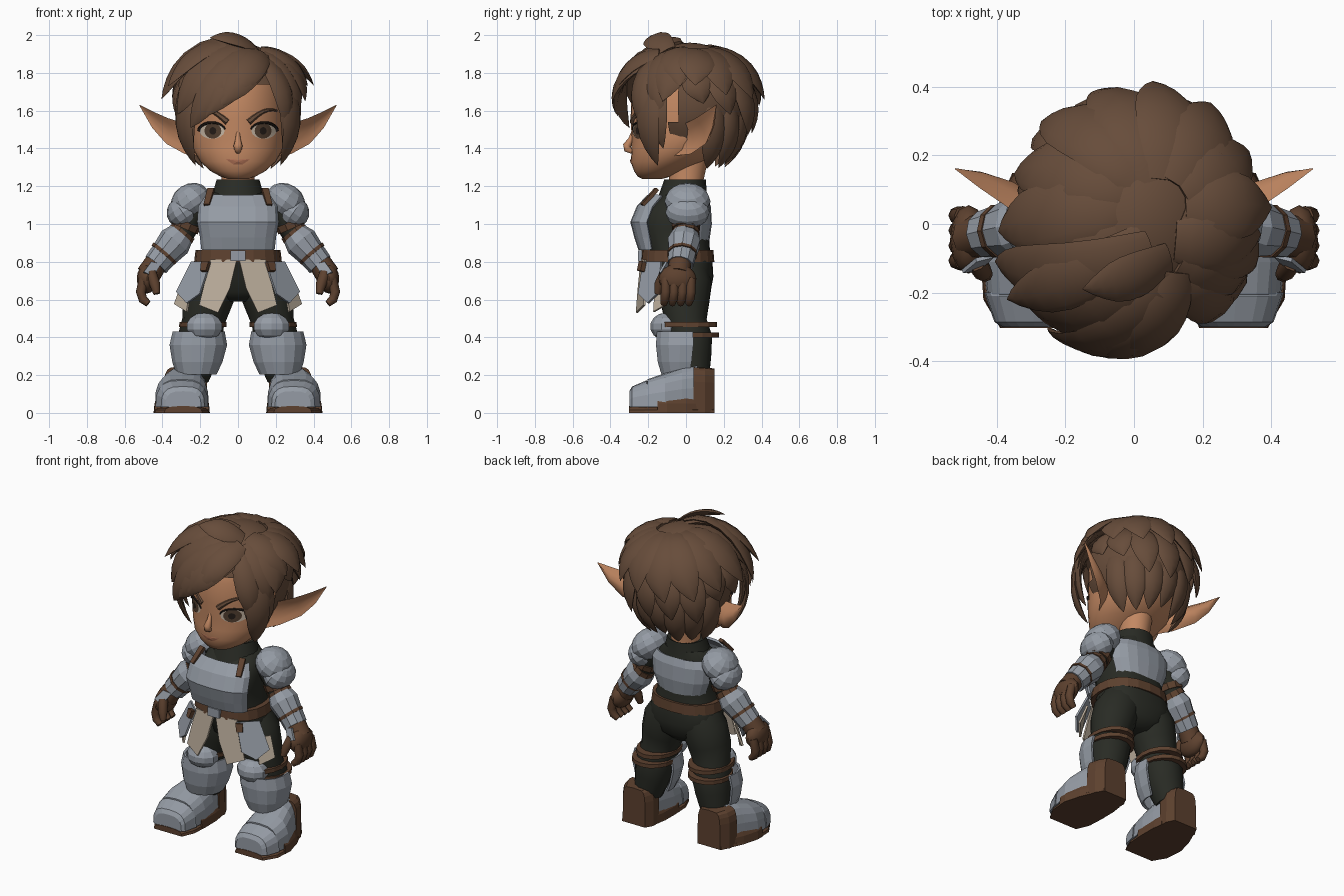
import bpy, bmesh, random
from math import sin, cos, pi, radians
from mathutils import Vector, Matrix
from mathutils.bvhtree import BVHTree

random.seed(4)
if "Cube" in bpy.data.objects:
    bpy.data.objects.remove(bpy.data.objects["Cube"])


def material(name, color):
    m = bpy.data.materials.new(name)
    m.use_nodes = True
    m.diffuse_color = (*color, 1)
    m.node_tree.nodes["Principled BSDF"].inputs["Base Color"].default_value = (*color, 1)
    return m


HAIR = material("hair brown", (.135, .073, .043))
SKIN = material("skin tan", (.54, .245, .122))
STEEL = material("steel grey", (.30, .33, .375))
CLOTH = material("dark cloth", (.022, .024, .018))
LEATHER = material("leather brown", (.11, .053, .028))
LINEN = material("linen cream", (.50, .42, .33))
WHITE = material("eye white", (.58, .48, .38))
IRIS = material("iris brown", (.085, .05, .03))
INK = material("lash black", (.018, .012, .009))
LIP = material("lip rose", (.40, .155, .085))


def finish(name, bm, mat, angle=None, mirror=False, thick=0):
    """Turn a bmesh into an object; angle gives smooth shading with sharp edges."""
    bmesh.ops.recalc_face_normals(bm, faces=bm.faces)
    mesh = bpy.data.meshes.new(name)
    bm.to_mesh(mesh)
    bm.free()
    mesh.materials.append(mat)
    obj = bpy.data.objects.new(name, mesh)
    bpy.context.collection.objects.link(obj)
    if thick:
        mod = obj.modifiers.new("thickness", "SOLIDIFY")
        mod.thickness, mod.offset = thick, 0
    if mirror:
        obj.modifiers.new("mirror", "MIRROR")
    if angle:
        for o in bpy.context.selected_objects:
            o.select_set(False)
        obj.select_set(True)
        bpy.context.view_layer.objects.active = obj
        bpy.ops.object.shade_smooth_by_angle(angle=radians(angle))
    return obj


def loft(name, rings, mat, closed=True, caps=True, **kw):
    bm = bmesh.new()
    rows = [[bm.verts.new(p) for p in r] for r in rings]
    n = len(rows[0])
    for a, b in zip(rows, rows[1:]):
        for i in range(n if closed else n - 1):
            j = (i + 1) % n
            bm.faces.new((a[i], a[j], b[j], b[i]))
    if closed and caps:
        bm.faces.new(rows[0][::-1])
        bm.faces.new(rows[-1])
    return finish(name, bm, mat, **kw)


def power(v, e):
    return (1 if v >= 0 else -1) * abs(v) ** (2 / e)


def column(name, rows, mat, n=16, e=2, start=None, end=None, **kw):
    """Stack of rings (z, cx, cy, rx, ry); start/end (degrees from front) make an open shell."""
    open_shell = start is not None
    a0, a1 = (radians(start), radians(end)) if open_shell else (0, 2 * pi)
    angles = [a0 + (a1 - a0) * i / n for i in range(n + open_shell)]
    rings = [[(cx + rx * power(sin(a), e), cy - ry * power(cos(a), e), z) for a in angles]
             for z, cx, cy, rx, ry in rows]
    return loft(name, rings, mat, closed=not open_shell, **kw)


def tube(name, path, mat, n=10, **kw):
    """Round tube along points (x, y, z, radius)."""
    pts = [Vector(p[:3]) for p in path]
    rings = []
    for i, p in enumerate(pts):
        t = (pts[min(i + 1, len(pts) - 1)] - pts[max(i - 1, 0)]).normalized()
        side = t.cross(Vector((0, 1, 0))).normalized()
        up = side.cross(t)
        rings.append([p + path[i][3] * (side * cos(2 * pi * k / n) + up * sin(2 * pi * k / n))
                      for k in range(n)])
    return loft(name, rings, mat, **kw)


def blob(name, center, radii, mat, n=12, tilt=0, **kw):
    bm = bmesh.new()
    place = Matrix.Translation(center) @ Matrix.Rotation(radians(tilt), 4, "Y") @ Matrix.Diagonal((*radii, 1))
    bmesh.ops.create_uvsphere(bm, u_segments=n, v_segments=n // 2 + 2, radius=1, matrix=place)
    return finish(name, bm, mat, **kw)


def plate(name, pts, mat, thick=.012, mirror=True):
    bm = bmesh.new()
    bm.faces.new([bm.verts.new(p) for p in pts])
    return finish(name, bm, mat, thick=thick, mirror=mirror)


# Head and neck
head = column("head", [
    (1.238, 0, -.18, .05, .05), (1.25, 0, -.17, .09, .085), (1.28, 0, -.145, .145, .13),
    (1.33, 0, -.10, .20, .192), (1.39, 0, -.05, .235, .238), (1.46, 0, -.02, .25, .268),
    (1.56, 0, 0, .25, .293), (1.70, 0, 0, .25, .29), (1.82, 0, 0, .20, .24), (1.9, 0, 0, .1, .1)],
    SKIN, n=36, angle=60)
column("neck", [(1.15, 0, 0, .10, .10), (1.22, 0, 0, .085, .09), (1.40, 0, .02, .10, .11)], SKIN, angle=60)
tube("nose", [(0, -.277, 1.50, .008), (0, -.292, 1.45, .014), (0, -.312, 1.415, .023),
              (0, -.31, 1.398, .022), (0, -.285, 1.382, .012)], SKIN, angle=70)
tree = BVHTree.FromPolygons([v.co for v in head.data.vertices], [p.vertices[:] for p in head.data.polygons])


def on_face(x, z, lift):
    hit = tree.ray_cast(Vector((x, -1, z)), Vector((0, 1, 0)))[0]
    return Vector((x, hit.y - lift, z))


def oval(cx, cz, rx, rz, n=16):
    return [(cx + rx * cos(2 * pi * i / n), cz + rz * sin(2 * pi * i / n)) for i in range(n)]


def patch(name, outline, mat, lift, mirror=True):
    """Thin painted shape wrapped on the face."""
    cx = sum(p[0] for p in outline) / len(outline)
    cz = sum(p[1] for p in outline) / len(outline)
    rings = [[on_face(cx + (x - cx) * k, cz + (z - cz) * k, lift) for x, z in outline]
             for k in (1, .66, .33, .02)]
    obj = loft(name, rings, mat, caps=False, mirror=mirror)
    if obj.data.polygons[0].normal.y > 0:
        obj.data.flip_normals()


# Painted face: eyes, lashes, brows and lips
EYE_X, EYE_Z = .137, 1.493
patch("eye_white", oval(EYE_X, EYE_Z, .066, .042), WHITE, .004)
patch("iris", oval(EYE_X - .004, EYE_Z, .045, .041), IRIS, .006)
patch("pupil", oval(EYE_X - .004, EYE_Z, .018, .02), INK, .008)
lash = [on_face(EYE_X + .07 * cos(a), EYE_Z + .044 * sin(a), .004)
        for a in [radians(170 - 17 * i) for i in range(11)]]
tube("upper_lash", [(*p, .004 + .0006 * i) for i, p in enumerate(lash)], INK, n=6, mirror=True)
brow = [on_face(.055 + .15 * t, 1.54 + .065 * sin(t * 2), -.002) for t in [i / 6 for i in range(7)]]
tube("eyebrow", [(*p, .018 - .002 * i) for i, p in enumerate(brow)], HAIR, n=6, mirror=True)
patch("lips", [(-.065, 1.343), (-.02, 1.343), (0, 1.338), (.02, 1.343), (.065, 1.343), (.025, 1.316), (-.025, 1.316)],
      LIP, .004, mirror=False)

# Pointed ears, cupped towards the front
ear = []
for top, low, depth in [((.21, -.03, 1.52), (.21, -.07, 1.36), .05), ((.29, .0, 1.535), (.28, .025, 1.37), .06),
                        ((.37, .05, 1.56), (.38, .105, 1.425), .05), ((.45, .105, 1.595), (.455, .14, 1.51), .03),
                        ((.522, .16, 1.632), (.522, .16, 1.628), .003)]:
    top, low = Vector(top), Vector(low)
    back = Vector((-.45, .9, 0)) * depth
    mid = (top + low) / 2
    ear.append([top, top.lerp(low, .2) + back * .7, mid + back, low.lerp(top, .2) + back * .7, low,
                low.lerp(top, .2) + back * .2, mid + back * .4, top.lerp(low, .2) + back * .2])
loft("ear", ear, SKIN, angle=50, mirror=True)

# Hair cap
CENTER, RADII = Vector((0, .02, 1.64)), Vector((.305, .32, .32))
bm = bmesh.new()
bmesh.ops.create_uvsphere(bm, u_segments=32, v_segments=20, radius=1,
                          matrix=Matrix.Translation(CENTER) @ Matrix.Diagonal((*RADII, 1)))
bmesh.ops.delete(bm, geom=[v for v in bm.verts if v.co.z < 1.42 or (v.co.y < -.1 and v.co.z < 1.72)], context="VERTS")
finish("hair_cap", bm, HAIR, angle=60)


def lock(name, root, tip, width, thick=.03, steps=8):
    """Pointed lens-shaped strand that hugs the skull from root to tip."""
    u0, u1 = [Vector([(p[i] - CENTER[i]) / RADII[i] for i in range(3)]) for p in (root, tip)]

    def at(t):
        d = u0.lerp(u1, t).normalized() * (u0.length + (u1.length - u0.length) * t + .03 * sin(pi * t))
        return CENTER + d * RADII
    rings = []
    for i in range(steps + 1):
        t = i / steps
        p = at(t)
        tangent = (at(t + .02) - at(t - .02)).normalized()
        side = tangent.cross(p - CENTER).normalized()
        out = side.cross(tangent)
        k = (1 - t ** 2) * (.55 + .6 * min(1, 1.7 * t)) + .01
        rings.append([p + k * (side * width * cos(pi * j / 4) + out * thick * sin(pi * j / 4)) for j in range(8)])
    loft(name, rings, HAIR, angle=50)


def polar(az, r, z):
    a = radians(az)
    return Vector((r * sin(a), .02 - r * cos(a), z))


# Three layers of strands round the sides and back, fanning from an off-centre whorl
WHORL = Vector((.08, .04, 0))
for layer, first, last, step in (("nape", 115, 250, 22), ("middle", 96, 275, 25), ("crown", 58, 300, 26)):
    for az in range(first, last, step):
        r, z, side = random.uniform(-.02, .02), random.uniform(-.035, .035), abs(sin(radians(az))) ** 3
        if layer == "nape":
            lock("nape_lock", polar(az, .27, 1.66), polar(az + 3, .20 + r / 2, 1.32 + z), .08)
        elif layer == "middle":
            lock("middle_lock", polar(az - 4, .24, 1.81), polar(az + 7, .335 + r, 1.47 + .14 * side + z), .10)
        else:
            lock("crown_lock", polar(az, .07, 1.915) + WHORL, polar(az + 10, .385 + r, 1.63 + .08 * side + z), .12)

# Fringe swept to one side, temples and top tuft
for root, tip, width in [
        ((.13, -.17, 1.87), (-.10, -.385, 1.62), .10), ((.11, -.15, 1.90), (-.25, -.30, 1.51), .11),
        ((.08, -.12, 1.92), (-.32, -.22, 1.58), .12), ((.05, -.08, 1.94), (-.405, -.11, 1.66), .12),
        ((.12, -.14, 1.90), (-.02, -.385, 1.68), .10), ((.03, -.05, 1.94), (-.37, -.22, 1.73), .10),
        ((.10, -.20, 1.86), (-.17, -.36, 1.57), .10), ((.13, -.17, 1.87), (.255, -.22, 1.50), .085),
        ((.14, -.10, 1.90), (.32, -.14, 1.58), .10), ((.12, -.05, 1.92), (.37, -.03, 1.73), .11)]:
    lock("fringe_lock", root, tip, width)
for s in (1, -1):
    lock("sideburn", (s * .21, -.15, 1.80), (s * .225, -.15, 1.31), .09, .025)
    lock("temple_lock", (s * .2, -.12, 1.82), (s * .265, -.12, 1.40), .085, .025)
    lock("front_temple_lock", (s * .2, -.19, 1.78), (s * .235, -.20, 1.42), .06, .02)
lock("top_tuft", (.10, -.10, 1.915), (-.15, -.19, 1.985), .09, .025)

# Clothed body
column("body", [
    (.59, 0, 0, .06, .08), (.64, 0, 0, .17, .13), (.72, 0, 0, .23, .145), (.80, 0, -.02, .218, .16),
    (.88, 0, -.04, .185, .165), (.97, 0, -.055, .185, .175), (1.06, 0, -.05, .19, .165),
    (1.13, 0, -.02, .175, .125), (1.18, 0, 0, .12, .10)], CLOTH, n=24, e=2.6, angle=45)
column("collar", [(1.11, 0, -.02, .155, .14), (1.165, 0, -.015, .135, .125), (1.235, 0, -.005, .115, .11),
                  (1.225, 0, -.005, .085, .09)], CLOTH, n=18, angle=30)

# Breast and back armour
column("breastplate", [(.865, 0, -.175, .188, .07), (.93, 0, -.185, .195, .082), (1.01, 0, -.20, .21, .088),
                       (1.09, 0, -.17, .205, .085), (1.15, 0, -.12, .165, .08)],
       STEEL, n=8, e=2.4, start=-88, end=88, thick=.014)
column("backplate", [(.90, 0, 0, .16, .115), (1.0, 0, 0, .20, .13), (1.09, 0, 0, .21, .125), (1.135, 0, 0, .18, .11)],
       STEEL, n=8, e=2.4, start=105, end=255, thick=.014)
plate("shoulder_strap", [(.125, -.16, 1.185), (.16, -.15, 1.185), (.18, -.225, 1.10), (.15, -.235, 1.10)], LEATHER, .02)

# Arms
tube("sleeve", [(.20, 0, 1.13, .08), (.26, 0, 1.03, .072), (.30, 0, .94, .065), (.36, -.02, .86, .05)],
     CLOTH, angle=40, mirror=True)
blob("pauldron", (.252, .008, 1.12), (.11, .122, .092), STEEL, tilt=35, mirror=True)
blob("pauldron_lame", (.293, .008, 1.06), (.085, .117, .085), STEEL, tilt=35, mirror=True)
tube("upper_arm_strap", [(.27, 0, 1.01, .08), (.285, 0, .975, .077)], LEATHER, mirror=True)
tube("elbow_strap", [(.285, 0, .965, .07), (.305, 0, .94, .075)], LEATHER, mirror=True)
tube("bracer", [(.30, -.005, .945, .072), (.335, -.01, .905, .09), (.39, -.02, .84, .076), (.435, -.03, .785, .07)],
     STEEL, mirror=True)
tube("wrist_strap", [(.385, -.02, .85, .08), (.397, -.021, .836, .08)], LEATHER, mirror=True)

# Gloves
tube("glove_wrist", [(.43, -.03, .80, .06), (.475, -.04, .73, .065)], LEATHER, angle=40, mirror=True)
blob("glove_palm", (.482, -.045, .71), (.054, .10, .078), LEATHER, angle=50, mirror=True)
for i in range(4):
    y = .025 - .044 * i
    tube("glove_finger", [(.497, y, .71, .027), (.515, y, .64, .026), (.503, y - .005, .60, .024), (.475, y - .01, .578, .018)],
         LEATHER, n=8, angle=50, mirror=True)
tube("glove_thumb", [(.46, -.11, .74, .03), (.44, -.14, .68, .028), (.43, -.15, .63, .018)],
     LEATHER, n=8, angle=50, mirror=True)
plate("hand_guard", [(.41, -.092, .785), (.46, -.105, .80), (.50, -.138, .745), (.45, -.13, .72)], STEEL)

# Belt, cloth panels and hip armour
column("belt", [(.80, 0, -.045, .232, .195), (.862, 0, -.045, .225, .19)], LEATHER, n=20, e=2.3)
plate("buckle", [(-.04, -.243, .805), (.04, -.243, .805), (.04, -.243, .86), (-.04, -.243, .86)], STEEL, .02, False)
plate("front_cloth", [(.006, -.235, .81), (.145, -.215, .81), (.205, -.22, .57), (.105, -.26, .53), (.042, -.25, .66)], LINEN)
plate("hip_plate", [(.145, -.225, .80), (.245, -.13, .80), (.325, -.14, .64), (.27, -.20, .58), (.20, -.25, .63)], STEEL)
plate("side_cloth", [(.24, -.16, .70), (.29, -.08, .70), (.335, -.10, .575), (.27, -.17, .535)], LINEN)
plate("belt_loop", [(.15, -.24, .80), (.19, -.22, .80), (.195, -.23, .75), (.165, -.25, .75)], LEATHER, .025)

# Legs
tube("trouser_leg", [(.10, 0, .76, .12), (.135, 0, .68, .138), (.165, -.005, .58, .13), (.185, 0, .48, .112),
                     (.20, .022, .39, .12), (.215, .025, .30, .112), (.24, .04, .18, .085)],
     CLOTH, n=14, angle=45, mirror=True)
column("knee_strap", [(.455, .187, .005, .125, .16), (.48, .185, .005, .125, .16)], LEATHER, mirror=True)
column("calf_strap", [(.40, .20, .035, .13, .14), (.425, .20, .035, .13, .14)], LEATHER, mirror=True)
blob("knee_guard", (.178, -.105, .457), (.10, .085, .074), STEEL, n=10, mirror=True)
column("shin_guard", [(.205, .22, -.015, .10, .11), (.27, .215, -.01, .127, .135), (.36, .21, -.005, .147, .15),
                      (.43, .208, -.005, .132, .145)],
       STEEL, n=9, e=2.2, start=-105, end=105, thick=.014, mirror=True)


def boot_part(name, rows, base, mat, e=3):
    """Arched sections (y, cx, half width, top) joined along y."""
    rings = []
    for y, cx, w, top in rows:
        arch = [(cx + w * power(cos(a), e), y, base + (top - base) * power(sin(a), e))
                for a in [pi * i / 10 for i in range(11)]]
        rings.append(arch)
    loft(name, rings, mat, mirror=True)


# Boots: steel upper over leather sole and heel
boot_part("toe_cap", [(-.30, .29, .095, .115), (-.285, .292, .115, .14), (-.21, .297, .136, .172),
                      (-.20, .297, .14, .165)], .03, STEEL)
boot_part("boot_upper", [(-.205, .297, .132, .178), (-.11, .297, .143, .21), (-.02, .285, .125, .24),
                         (.06, .275, .105, .255)], .03, STEEL)
boot_part("boot_sole", [(-.303, .29, .10, .036), (-.22, .297, .142, .036), (-.11, .298, .148, .036),
                        (.0, .285, .135, .036), (.148, .27, .085, .036)], 0, LEATHER)
boot_part("boot_side", [(-.15, .298, .147, .11), (-.10, .298, .149, .11), (.0, .285, .133, .11),
                        (.06, .275, .115, .11)], 0, LEATHER)
boot_part("boot_heel", [(.04, .278, .115, .245), (.10, .272, .11, .24), (.15, .268, .08, .235)], 0, LEATHER, e=6)
